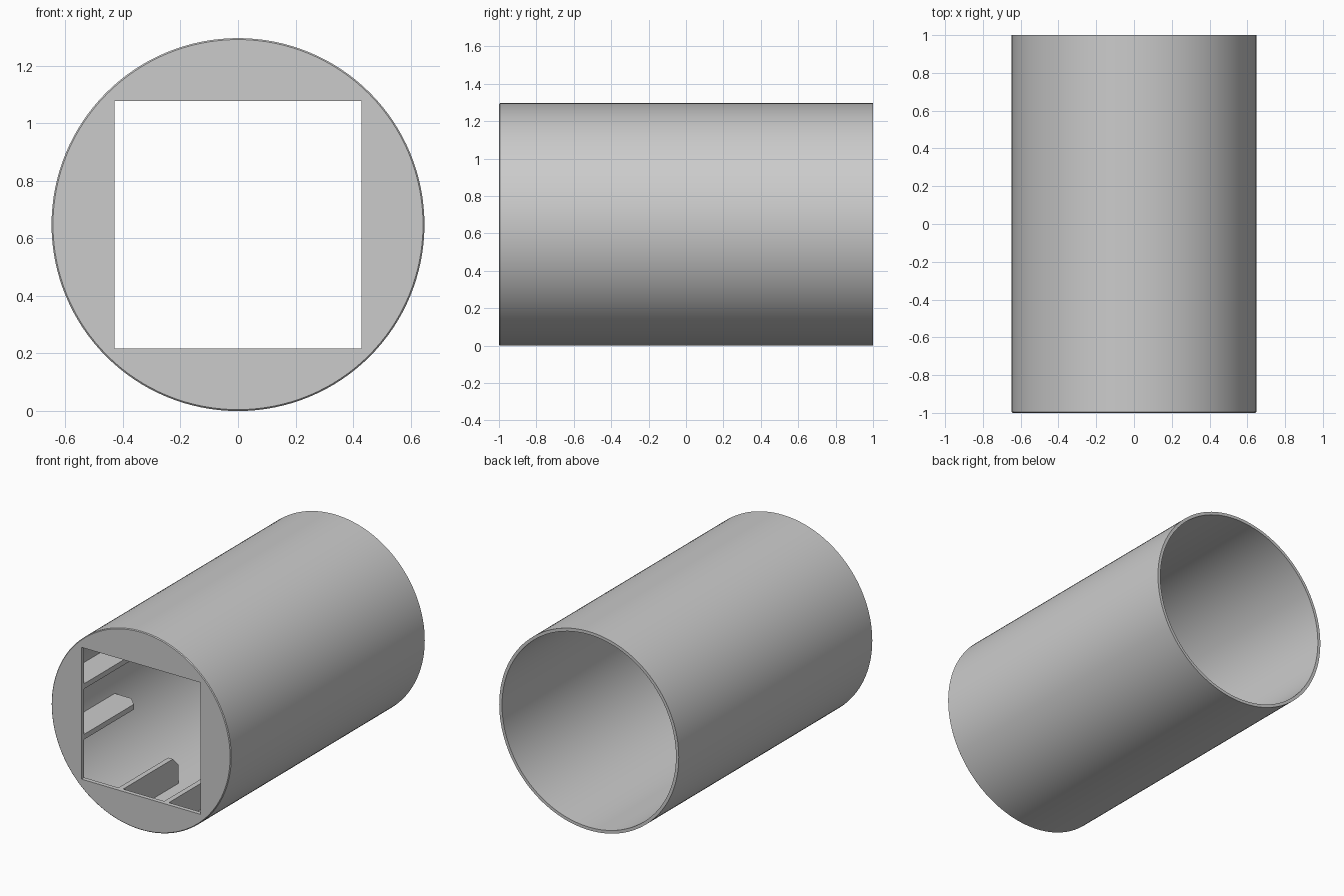
import bpy, bmesh, math
from mathutils import Matrix, Vector

cube = bpy.data.objects.get("Cube")
if cube:
    bpy.data.objects.remove(cube, do_unlink=True)

R = 0.648            # outer radius, also the height of the axis
BORE = 0.628         # inner radius
HALF = 0.43          # half width of the square opening
FRONT, BACK = -1.0, 1.0
PLATE_BACK = -0.972
SEGMENTS = 128

grey = bpy.data.materials.new("plain grey")
grey.use_nodes = True
colour = (0.6, 0.6, 0.6, 1)
grey.diffuse_color = colour
grey.node_tree.nodes["Principled BSDF"].inputs["Base Color"].default_value = colour


def add_object(name, bm):
    bmesh.ops.recalc_face_normals(bm, faces=bm.faces)
    mesh = bpy.data.meshes.new(name)
    bm.to_mesh(mesh)
    bm.free()
    mesh.materials.append(grey)
    obj = bpy.data.objects.new(name, mesh)
    bpy.context.collection.objects.link(obj)
    return obj


def loop(bm, y, size, square=False):
    """Ring of vertices around the axis, round or pushed out to a square."""
    verts = []
    for i in range(SEGMENTS):
        a = math.tau * i / SEGMENTS
        c, s = math.cos(a), math.sin(a)
        r = size / max(abs(c), abs(s)) if square else size
        verts.append(bm.verts.new((r * c, y, R + r * s)))
    return verts


# Tube with its front plate and square opening, lofted as one closed shell
bm = bmesh.new()
loops = [
    loop(bm, FRONT, HALF, True),
    loop(bm, FRONT, R - 0.005),
    loop(bm, FRONT + 0.005, R),
    loop(bm, BACK, R),
    loop(bm, BACK, BORE),
    loop(bm, PLATE_BACK, BORE),
    loop(bm, PLATE_BACK, HALF, True),
]
for a, b in zip(loops, loops[1:] + loops[:1]):
    for i in range(SEGMENTS):
        j = (i + 1) % SEGMENTS
        bm.faces.new((a[i], a[j], b[j], b[i]))
tube = add_object("tube_with_front_plate", bm)
bpy.ops.object.select_all(action="DESELECT")
tube.select_set(True)
bpy.context.view_layer.objects.active = tube
bpy.ops.object.shade_smooth_by_angle(angle=math.radians(30))

# Guide ribs behind the plate: two per side, with a chamfered rear corner
RIB_OFFSET, RIB_THICK, RIB_OUT, RIB_END, CHAMFER = 0.165, 0.034, 0.616, -0.4, 0.06
outline = [(HALF, PLATE_BACK), (HALF, RIB_END - CHAMFER),
           (HALF + CHAMFER, RIB_END), (RIB_OUT, RIB_END), (RIB_OUT, PLATE_BACK)]
for k, side in enumerate(("left", "top", "right", "bottom")):
    turn = Matrix.Translation((0, 0, R)) @ Matrix.Rotation(-k * math.pi / 2, 4, "Y")
    for n, sign in enumerate((-1, 1), 1):
        bm = bmesh.new()
        z = sign * RIB_OFFSET - RIB_THICK / 2
        face = bm.faces.new([bm.verts.new((x, y, z)) for x, y in outline])
        ext = bmesh.ops.extrude_face_region(bm, geom=[face], use_keep_orig=True)
        moved = [v for v in ext["geom"] if isinstance(v, bmesh.types.BMVert)]
        bmesh.ops.translate(bm, verts=moved, vec=Vector((0, 0, RIB_THICK)))
        bm.transform(turn)
        add_object(f"{side}_rib_{n}", bm)
